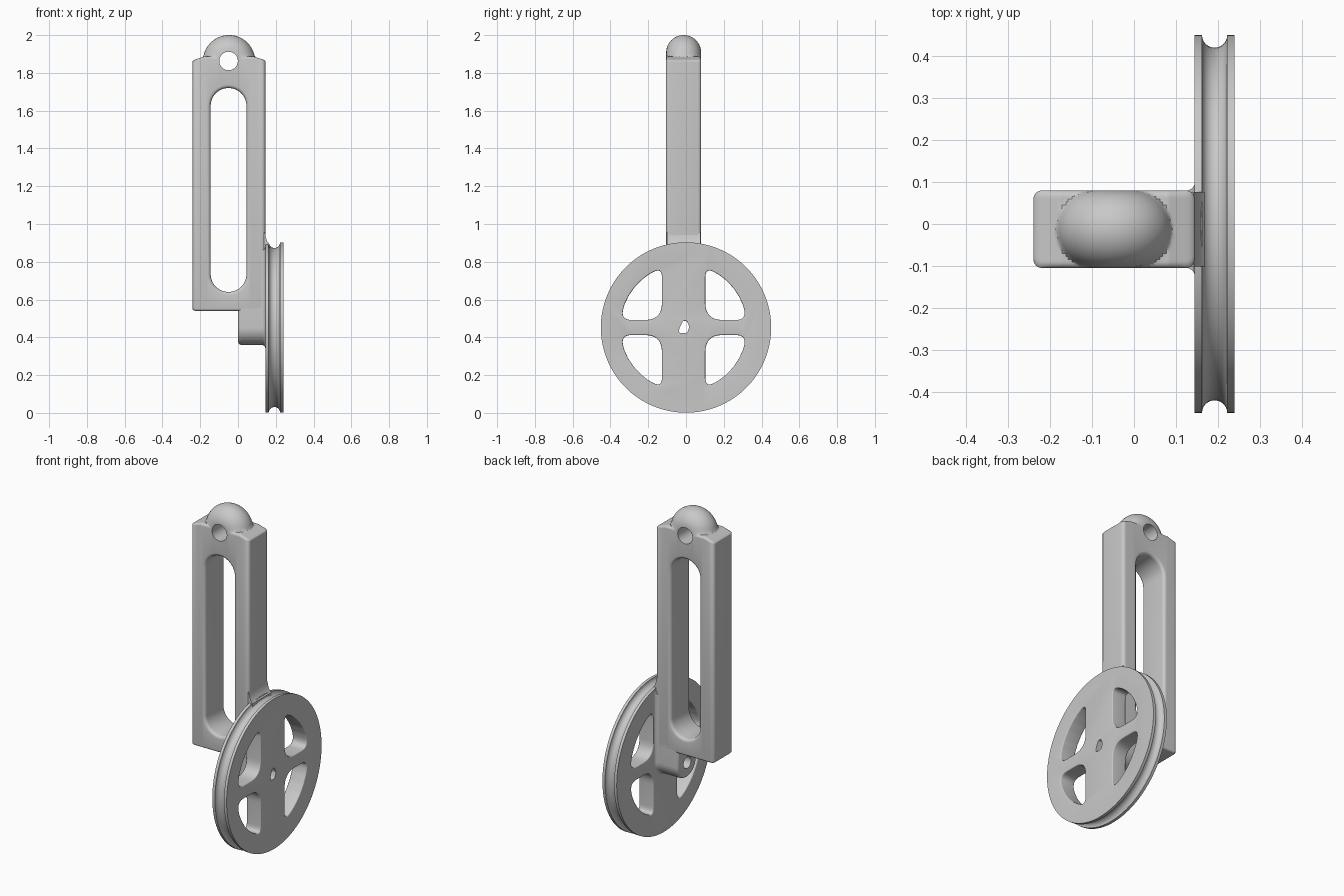
import bpy, bmesh
from math import sin, cos, pi, radians, sqrt
from mathutils import Vector

if "Cube" in bpy.data.objects:
    bpy.data.objects.remove(bpy.data.objects["Cube"])

grey = bpy.data.materials.new("plain grey")
grey.use_nodes = True
grey.diffuse_color = (0.58, 0.58, 0.58, 1)
grey.node_tree.nodes["Principled BSDF"].inputs["Base Color"].default_value = (0.58, 0.58, 0.58, 1)

MID_Y, HALF_Y = -0.0125, 0.0925    # body depth
MID_X, HALF_X = -0.0475, 0.1925    # body width
AXLE_Z, WHEEL_R = 0.452, 0.451


def loft(name, rings):
    """Closed solid through equal-length rings of points."""
    bm = bmesh.new()
    rows = [[bm.verts.new(p) for p in ring] for ring in rings]
    n = len(rows[0])
    for a, b in zip(rows, rows[1:]):
        for i in range(n):
            j = (i + 1) % n
            bm.faces.new((a[i], a[j], b[j], b[i]))
    bm.faces.new(rows[0])
    bm.faces.new(rows[-1])
    bmesh.ops.recalc_face_normals(bm, faces=bm.faces)
    if bm.calc_volume(signed=True) < 0:
        bmesh.ops.reverse_faces(bm, faces=bm.faces)
    mesh = bpy.data.meshes.new(name)
    bm.to_mesh(mesh)
    bm.free()
    obj = bpy.data.objects.new(name, mesh)
    bpy.context.collection.objects.link(obj)
    mesh.materials.append(grey)
    return obj


def grow(outline, d):
    """Offset a counter-clockwise outline outwards."""
    out, n = [], len(outline)
    for i in range(n):
        p = Vector(outline[i])
        a = (p - Vector(outline[i - 1])).normalized()
        b = (Vector(outline[(i + 1) % n]) - p).normalized()
        na, nb = Vector((a.y, -a.x)), Vector((b.y, -b.x))
        out.append(p + (na + nb) * d / (1 + max(na.dot(nb), -0.5)))
    return out


def prism(name, outline, stations, axis):
    """Loft an outline along an axis; stations are (position, offset)."""
    place = {"x": lambda u, v, t: (t, u, v), "y": lambda u, v, t: (u, t, v)}[axis]
    return loft(name, [[place(u, v, t) for u, v in grow(outline, d)] for t, d in stations])


def arc(cx, cz, r, start, end, n=16):
    return [(cx + r * cos(radians(start + (end - start) * i / n)),
             cz + r * sin(radians(start + (end - start) * i / n))) for i in range(n + 1)]


def flared(lo, hi, r):
    """Stations of a through cut whose rims are rounded by r."""
    ends = [(r * (1 - cos(a)), r * (1 - sin(a))) for a in (k * pi / 10 for k in range(6))]
    first = [(lo + t, d) for t, d in ends]
    return [(lo - 0.03, r)] + first + [(hi - t, d) for t, d in reversed(ends)] + [(hi + 0.03, r)]


def rounded(corners, n=8):
    """Outline from (u, v, trim) corners, each blended with a quadratic curve."""
    pts = []
    for i, (u, v, trim) in enumerate(corners):
        p = Vector((u, v))
        a = p + (Vector(corners[i - 1][:2]) - p).normalized() * trim
        b = p + (Vector(corners[(i + 1) % len(corners)][:2]) - p).normalized() * trim
        for k in range(n + 1):
            t = k / n
            pts.append(a * (1 - t) ** 2 + p * 2 * t * (1 - t) + b * t * t)
    return pts


def cut(obj, cutters):
    """Subtract each cutter, keeping the solid if a cut leaves nothing."""
    bpy.context.view_layer.objects.active = obj
    for c in cutters:
        before = obj.data.copy()
        mod = obj.modifiers.new("cut", "BOOLEAN")
        mod.operation, mod.solver, mod.object = "DIFFERENCE", "EXACT", c
        bpy.context.view_layer.update()
        bpy.ops.object.modifier_apply(modifier=mod.name)
        if not obj.data.polygons:
            obj.data = before


def remove(objs):
    for o in objs:
        bpy.data.objects.remove(o)


# Body: cross-sections across the width, with a ring-shaped dome rising from sloped shoulders
def top_height(d, y, w):
    rho = 0.045 + sqrt(max(0, HALF_Y ** 2 - y * y))
    dome = 1.8625 + sqrt(max(0, rho * rho - d * d))
    side = max(0, abs(y) - (w - 0.015))
    shoulder = 1.886 - 0.35 * max(0, d - 0.13) - 0.015 + sqrt(max(0, 0.000225 - side * side))
    return (dome + shoulder + sqrt((dome - shoulder) ** 2 + 0.0001)) / 2


def body_ring(x):
    d = abs(x - MID_X)
    edge = max(0, d - (HALF_X - 0.02))
    inset = 0.02 - sqrt(max(0, 0.0004 - edge * edge))
    w, b, s = HALF_Y - inset, 0.54 + inset * 0.5, 0.012
    ys = [w * cos(pi * k / 28) for k in range(29)]
    pts = arc(w - s, b + s, s, -90, 0, 4) + [(y, top_height(d, y, w) - inset * 0.4) for y in ys]
    pts += arc(s - w, b + s, s, 180, 270, 4)
    return [(x, MID_Y + u, v) for u, v in pts]


offsets = sorted({i * 0.005 for i in range(35)} | {HALF_X - 0.02 * (1 - sin(k * pi / 12)) for k in range(1, 7)})
xs = [MID_X - d for d in reversed(offsets)] + [MID_X + d for d in offsets[1:]]
body = loft("slotted_body", [body_ring(x) for x in xs])

slot = arc(-0.05, 1.625, 0.095, 0, 180) + arc(-0.05, 0.735, 0.095, 180, 360)
y0, y1 = MID_Y - HALF_Y, MID_Y + HALF_Y
cutters = [prism("slot_cutter", slot, flared(y0, y1, 0.018), "y"),
           prism("eye_cutter", arc(-0.05, 1.863, 0.049, 0, 352.5, 47), [(-0.3, 0), (0.3, 0)], "y")]
cut(body, cutters)
remove(cutters)

# Axle lug with a half-round lower end
lug_outline = arc(MID_Y, AXLE_Z, HALF_Y, 180, 360, 24) + [(y1, 0.57), (y0, 0.57)]
soft = [(0.02 * (1 - cos(a)), -0.02 * (1 - sin(a))) for a in (k * pi / 12 for k in range(7))]
lug = prism("axle_lug", lug_outline, soft + [(0.15, 0)], "x")

# Concave collar blending the body into the wheel
collar_outline = arc(MID_Y, AXLE_Z, HALF_Y, 180, 360, 24) + [(y1, 0.86), (y0, 0.86)]
sweep = [(0.125 + 0.02 * sin(a), 0.02 * (1 - cos(a))) for a in (k * pi / 12 for k in range(7))]
collar = prism("wheel_collar", collar_outline, sweep + [(0.15, 0.02)], "x")

# Small fillet from the body onto the wheel rim
fillet = [(0.12, 0.85), (0.17, 0.85), (0.168, 0.892), (0.155, 0.908), (0.147, 0.93), (0.143, 0.955), (0.12, 0.955)]
prism("rim_fillet", fillet, [(y0 + 0.004, 0), (y1 - 0.004, 0)], "y")

# Grooved wheel
GX, GR = 0.1925, 0.03
groove = [(GX - GR * cos(a), -GR * sin(a)) for a in (k * pi / 14 for k in range(15))]
rim = arc(0, AXLE_Z, WHEEL_R, 0, 357.1875, 127)
wheel = prism("grooved_wheel", rim, [(0.145, 0)] + groove + [(0.24, 0)], "x")

# Four windows in the wheel
quadrant = [(0.115, 0.04, 0.09), (0.335, 0.04, 0.06)]
quadrant += [(0.336 * cos(radians(a)), 0.336 * sin(radians(a)), 0.012) for a in (21, 30, 39, 48, 56)]
quadrant += [(0.115, 0.32, 0.055)]
windows = []
for sy in (-1, 1):
    for sz in (-1, 1):
        pts = [(MID_Y + sy * u, AXLE_Z + sz * v) for u, v in rounded(quadrant)]
        if sy * sz < 0:
            pts.reverse()
        windows.append(prism("window_cutter", pts, flared(0.145, 0.24, 0.006), "x"))
cut(wheel, windows)
remove(windows)

# Axle hole: round in the lug, keyed in the wheel
keyed = rounded([(u, v, 0.008) for u, v in ((-0.036, 0.423), (0.006, 0.423), (0.018, 0.455),
                                            (0.004, 0.488), (-0.016, 0.488), (-0.036, 0.445))], 5)
key_cutter = prism("key_cutter", keyed, [(0.09, 0), (0.3, 0)], "x")
bore_cutter = prism("bore_cutter", arc(MID_Y, AXLE_Z, 0.036, 0, 345, 23), [(-0.1, 0), (0.11, 0)], "x")
cut(wheel, [key_cutter])
cut(collar, [key_cutter])
cut(lug, [bore_cutter, key_cutter])
remove([key_cutter, bore_cutter])

# Smooth shading with crisp edges
bpy.ops.object.select_all(action="DESELECT")
for o in bpy.context.collection.objects:
    if o.type == "MESH":
        o.select_set(True)
bpy.context.view_layer.objects.active = body
bpy.ops.object.shade_smooth_by_angle(angle=radians(32))
